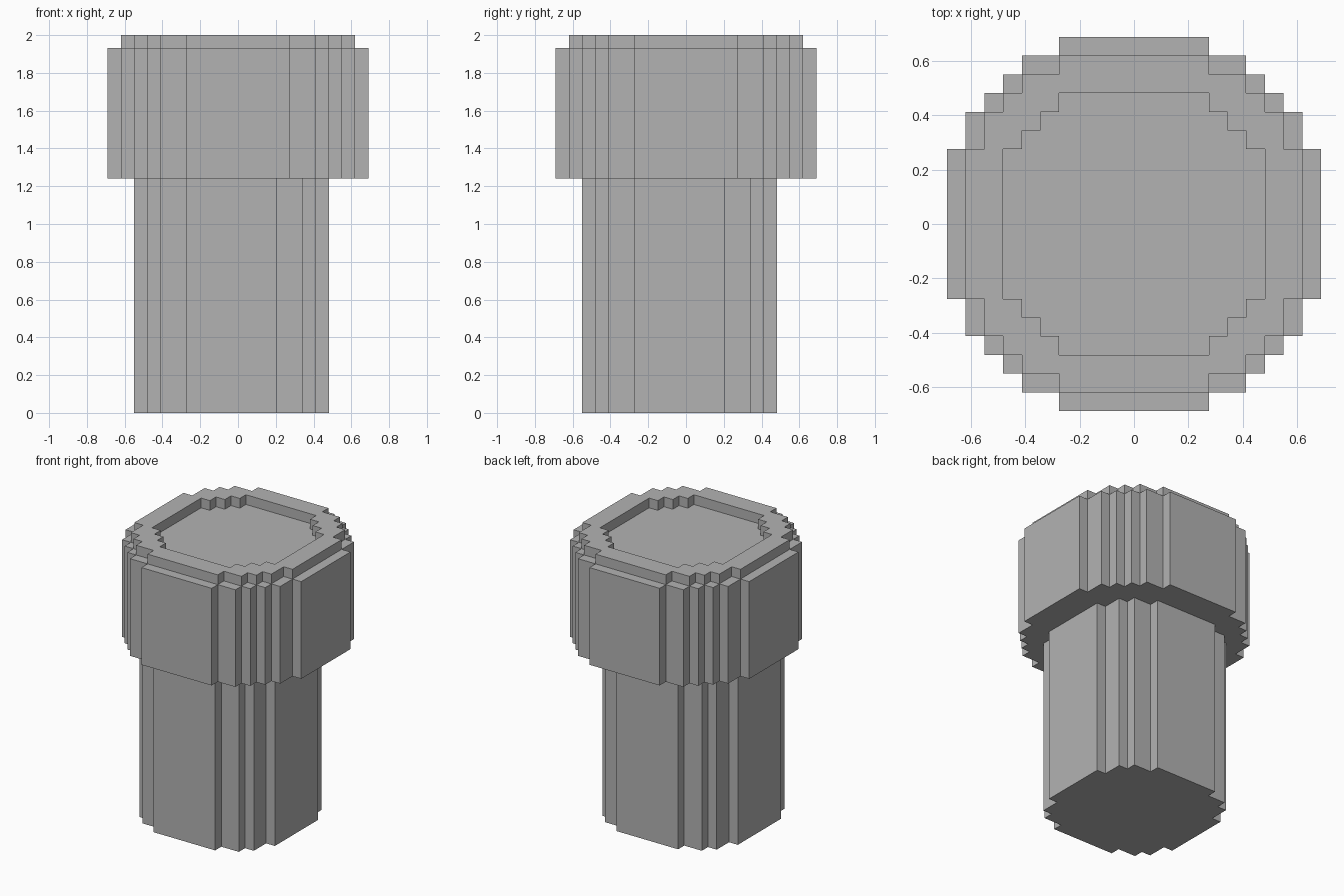
import bpy
import bmesh

cube = bpy.data.objects.get("Cube")
if cube:
    bpy.data.objects.remove(cube, do_unlink=True)

U = 2 / 29  # size of one block

grey = bpy.data.materials.new("plain grey")
grey.use_nodes = True
colour = (0.45, 0.45, 0.45, 1)
grey.diffuse_color = colour
grey.node_tree.nodes["Principled BSDF"].inputs["Base Color"].default_value = colour


def stepped_outline(steps):
    """Blocky circle from (half width, half depth) steps of one quadrant."""
    quarter = [steps[0]]
    for (_, y0), (x1, y1) in zip(steps, steps[1:]):
        quarter += [(x1, y0), (x1, y1)]
    points = []
    for _ in range(4):
        points += quarter
        quarter = [(-y, x) for x, y in quarter]
    return points


def add_loop(bm, outline, z, shift=0):
    return [bm.verts.new(((x + shift) * U, (y + shift) * U, z * U)) for x, y in outline]


def add_walls(bm, low, high):
    n = len(low)
    for i in range(n):
        j = (i + 1) % n
        bm.faces.new((low[i], low[j], high[j], high[i]))


def finish(bm, name):
    mesh = bpy.data.meshes.new(name)
    bm.to_mesh(mesh)
    bm.free()
    mesh.materials.append(grey)
    obj = bpy.data.objects.new(name, mesh)
    bpy.context.collection.objects.link(obj)


def prism(name, steps, z0, z1, shift=0, bottom=True, top=True):
    bm = bmesh.new()
    outline = stepped_outline(steps)
    low, high = add_loop(bm, outline, z0, shift), add_loop(bm, outline, z1, shift)
    add_walls(bm, low, high)
    if bottom:
        bm.faces.new(low[::-1])
    if top:
        bm.faces.new(high)
    finish(bm, name)


def rim(name, outer_steps, inner_steps, z0, z1):
    bm = bmesh.new()
    outer, inner = stepped_outline(outer_steps), stepped_outline(inner_steps)
    outer_top, inner_top = add_loop(bm, outer, z1), add_loop(bm, inner, z1)
    add_walls(bm, add_loop(bm, outer, z0), outer_top)
    add_walls(bm, add_loop(bm, inner[::-1], z0), inner_top[::-1])
    # Flat ring between the two outlines
    edges = [bm.edges.get((loop[i - 1], loop[i]))
             for loop in (outer_top, inner_top) for i in range(len(loop))]
    bmesh.ops.triangle_fill(bm, edges=edges, use_beauty=True, normal=(0, 0, 1))
    for face in bm.faces:
        face.normal_update()
        if face.normal.z < -0.5:
            face.normal_flip()
    finish(bm, name)


# Shaft, half a block off centre
prism("shaft", [(7.5, 3.5), (6.5, 5.5), (5.5, 6.5), (3.5, 7.5)], 0, 18,
      shift=-0.5, top=False)

# Wide head; its top is the floor of the recess
prism("head", [(10, 4), (9, 6), (8, 7), (7, 8), (6, 9), (4, 10)], 18, 28)

# Raised rim around the recess
rim("rim", [(9, 4), (8, 6), (7, 7), (6, 8), (4, 9)],
    [(7, 4), (6, 5), (5, 6), (4, 7)], 28, 29)
